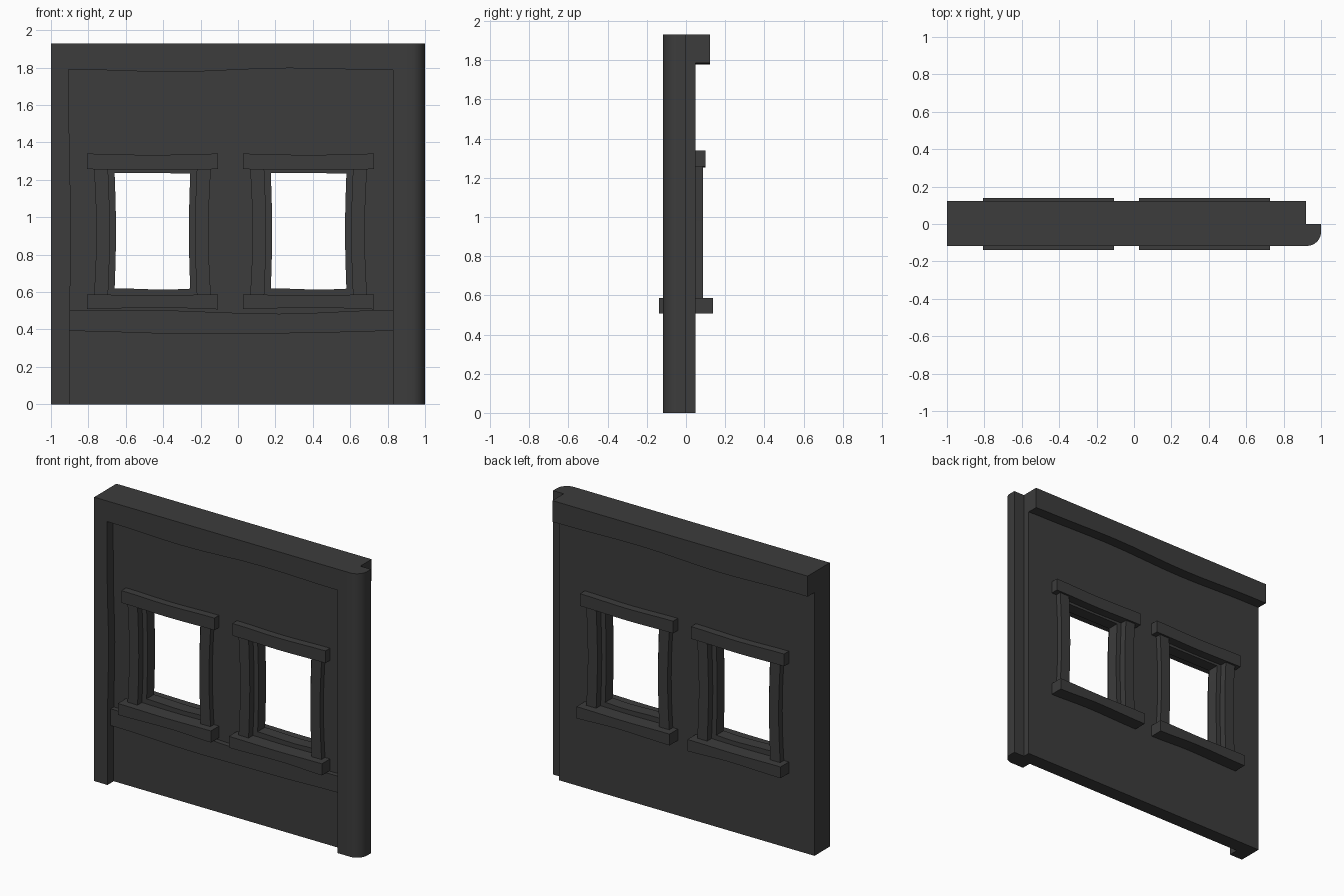
import bpy, bmesh, math

if "Cube" in bpy.data.objects:
    bpy.data.objects.remove(bpy.data.objects["Cube"])

stone = bpy.data.materials.new("dark_grey")
stone.diffuse_color = (0.045, 0.045, 0.045, 1)
stone.use_nodes = True
stone.node_tree.nodes["Principled BSDF"].inputs["Base Color"].default_value = stone.diffuse_color
TOP, FRONT = 1.93, -0.117


def finish(name, bm):
    bmesh.ops.recalc_face_normals(bm, faces=bm.faces)
    me = bpy.data.meshes.new(name)
    bm.to_mesh(me)
    bm.free()
    me.materials.append(stone)
    ob = bpy.data.objects.new(name, me)
    bpy.context.collection.objects.link(ob)
    bpy.ops.object.select_all(action='DESELECT')
    ob.select_set(True)
    bpy.context.view_layer.objects.active = ob
    bpy.ops.object.shade_smooth_by_angle(angle=math.radians(30))
    return ob


def prism(name, pts, lo, hi, axis='y'):
    """Extrude a profile: (x, z) along y or (x, y) along z."""
    bm = bmesh.new()
    put = (lambda a, b, c: (a, c, b)) if axis == 'y' else (lambda a, b, c: (a, b, c))
    face = bm.faces.new([bm.verts.new(put(a, b, lo)) for a, b in pts])
    res = bmesh.ops.extrude_face_region(bm, geom=[face])
    verts = [v for v in res['geom'] if isinstance(v, bmesh.types.BMVert)]
    bmesh.ops.translate(bm, verts=verts, vec=put(0, 0, hi - lo))
    return finish(name, bm)


def wavy(ctrl, n=4):
    """Smoothly interpolate (position, offset) control points."""
    out = [ctrl[0]]
    for (a, u), (b, v) in zip(ctrl, ctrl[1:]):
        for i in range(1, n + 1):
            t = i / n
            out.append((a + (b - a) * t, u + (v - u) * (1 - math.cos(math.pi * t)) / 2))
    return out


def bow(x, z0, z1, amount, n=8):
    return [(x + amount * math.sin(math.pi * i / n), z0 + (z1 - z0) * i / n)
            for i in range(n + 1)]


def upright(name, left, right, z0, z1, depth):
    """Vertical bar; left and right are (x, bow amount)."""
    pts = bow(left[0], z0, z1, left[1]) + bow(right[0], z0, z1, right[1])[::-1]
    return prism(name, pts, -depth, depth)


def rail(name, lower, upper, lo, hi):
    return prism(name, wavy(lower) + wavy(upper)[::-1], lo, hi)


offsets = (0.0, 0.835)

# wall slab: grid of cells with the two window cells left out
bm = bmesh.new()
xs = [-1, -0.73, -0.185, 0.105, 0.65, 0.92]
zs = [0, 0.55, 1.3, 1.84]
grid = [[bm.verts.new((x, -0.05, z)) for z in zs] for x in xs]
for i in range(5):
    for j in range(3):
        if j == 1 and i in (1, 3):
            continue
        bm.faces.new((grid[i][j], grid[i + 1][j], grid[i + 1][j + 1], grid[i][j + 1]))
res = bmesh.ops.extrude_face_region(bm, geom=bm.faces[:])
bmesh.ops.translate(bm, vec=(0, 0.098, 0),
                    verts=[v for v in res['geom'] if isinstance(v, bmesh.types.BMVert)])
finish("wall", bm)

# left corner pilaster with a bulging inner edge
inner = [(x, z) for z, x in wavy([(0, -0.9), (0.4, -0.9), (0.95, -0.892), (1.4, -0.902), (1.77, -0.905)])]
prism("left_pilaster", [(-1, 1.84), (-1, 0)] + inner + [(-0.905, 1.84)], FRONT, -0.05)

# right rounded corner column
arc = [(0.925 + 0.075 * math.sin(a), FRONT + 0.075 - 0.075 * math.cos(a))
       for a in (math.pi / 2 * i / 8 for i in range(9))]
prism("right_column", [(0.83, 0), (0.83, FRONT)] + arc + [(1, 0)], 0, TOP, 'z')

# top band on the front and cornice on the back
edge = [(-1, 1.79), (-0.9, 1.79), (-0.35, 1.777), (0.27, 1.797), (0.83, 1.787)]
rail("front_top_band", edge, [(-1, TOP), (0.83, TOP)], FRONT, 0)
rail("back_cornice", edge + [(0.92, 1.785)], [(-1, TOP), (0.92, TOP)], 0, 0.122)

# ledge under the windows
rail("front_ledge",
     [(-0.92, 0.392), (-0.25, 0.376), (0.3, 0.38), (0.84, 0.392)],
     [(-0.92, 0.505), (-0.5, 0.503), (0.22, 0.484), (0.84, 0.505)], -0.083, -0.04)

# windows, same on both faces of the wall
for n, dx in enumerate(offsets, 1):
    tag = f"window_{n}_"
    c = -0.4575 + dx
    for side, s in (("left", -1), ("right", 1)):
        upright(tag + side + "_jamb", (c + s * 0.313, -s * 0.013), (c + s * 0.238, -s * 0.01),
                0.57, 1.27, 0.087)
        upright(tag + side + "_inner_frame", (c + s * 0.27, 0), (c + s * 0.204, -s * 0.009),
                0.57, 1.28, 0.04)
    rail(tag + "inner_top", [(c - 0.204, 1.237), (c + 0.204, 1.235)],
         [(c - 0.204, 1.28), (c + 0.204, 1.28)], -0.04, 0.04)
    rail(tag + "inner_bottom", [(c - 0.204, 0.56), (c + 0.204, 0.56)],
         [(c - 0.204, 0.62), (c + 0.08, 0.613), (c + 0.204, 0.618)], -0.04, 0.04)
    rail(tag + "header", [(c - 0.35, 1.257), (c, 1.252), (c + 0.35, 1.257)],
         [(c - 0.35, 1.34), (c, 1.333), (c + 0.35, 1.34)], -0.1, 0.1)
    rail(tag + "sill", [(c - 0.35, 0.51), (c + 0.05, 0.518), (c + 0.35, 0.508)],
         [(c - 0.35, 0.587), (c, 0.583), (c + 0.35, 0.587)], -0.138, 0.138)
